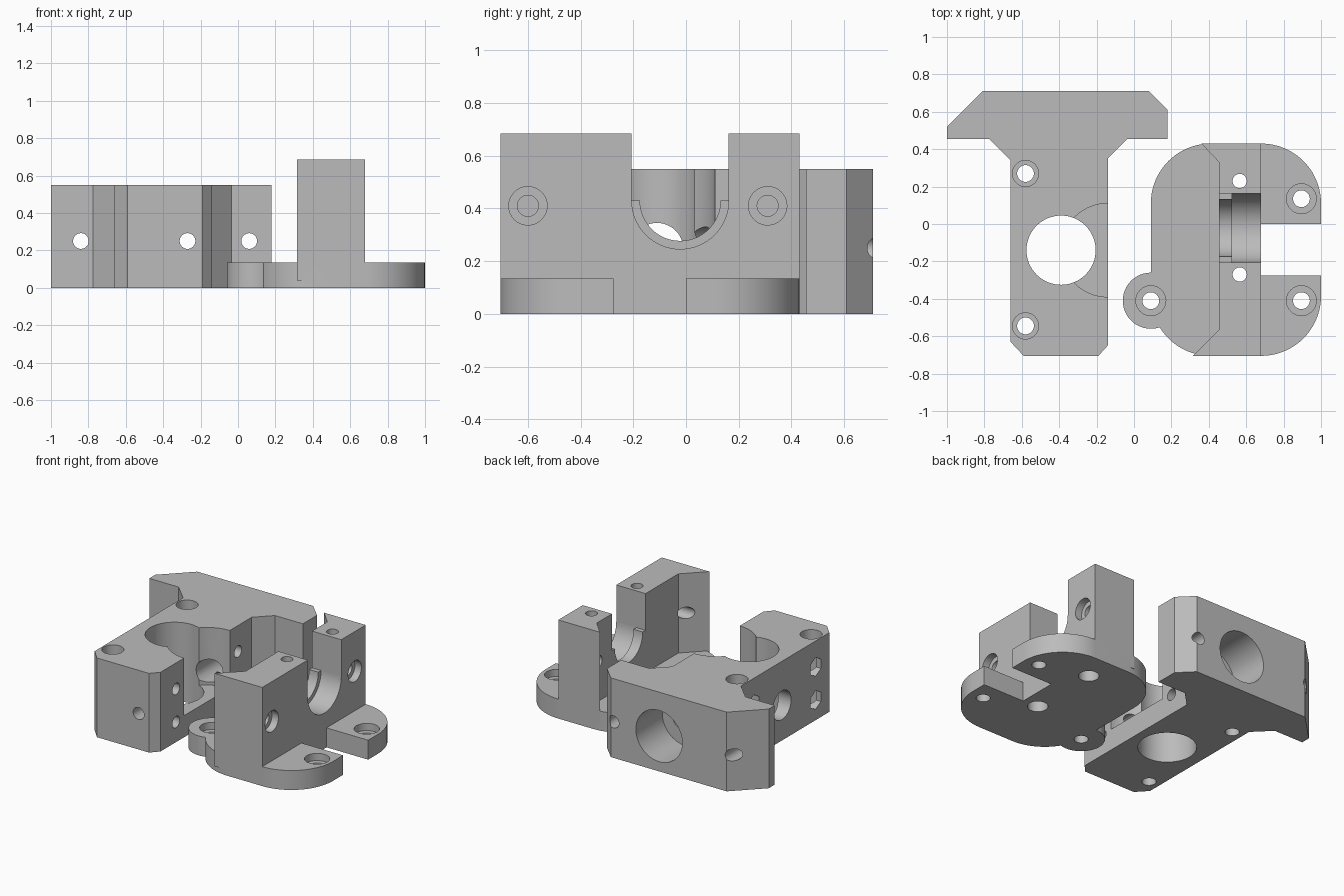
import bpy, bmesh, math
from mathutils import Matrix, Vector

cube = bpy.data.objects.get("Cube")
if cube:
    bpy.data.objects.remove(cube, do_unlink=True)

grey = bpy.data.materials.new("plain grey")
grey.use_nodes = True
grey.diffuse_color = (0.5, 0.5, 0.5, 1)
grey.node_tree.nodes["Principled BSDF"].inputs["Base Color"].default_value = (0.5, 0.5, 0.5, 1)


def make_object(name, bm):
    bmesh.ops.recalc_face_normals(bm, faces=bm.faces)
    mesh = bpy.data.meshes.new(name)
    bm.to_mesh(mesh)
    bm.free()
    obj = bpy.data.objects.new(name, mesh)
    bpy.context.collection.objects.link(obj)
    mesh.materials.append(grey)
    return obj


def prism(name, outline, z0, z1):
    bm = bmesh.new()
    face = bm.faces.new([bm.verts.new((x, y, z0)) for x, y in outline])
    top = bmesh.ops.extrude_face_region(bm, geom=[face])["geom"]
    verts = [v for v in top if isinstance(v, bmesh.types.BMVert)]
    bmesh.ops.translate(bm, verts=verts, vec=(0, 0, z1 - z0))
    return make_object(name, bm)


def rod(axis, start, length, radius, sides=48):
    """Cylinder running from start along the named axis."""
    direction = Vector([float(axis == a) for a in "xyz"])
    turn = direction.to_track_quat("Z", "Y").to_matrix().to_4x4()
    centre = Vector(start) + direction * length / 2
    bm = bmesh.new()
    bmesh.ops.create_cone(bm, cap_ends=True, segments=sides, radius1=radius, radius2=radius,
                          depth=length, matrix=Matrix.Translation(centre) @ turn)
    return make_object("rod", bm)


def box(x0, x1, y0, y1, z0, z1):
    return prism("box", [(x0, y0), (x1, y0), (x1, y1), (x0, y1)], z0, z1)


def combine(target, tool, operation="DIFFERENCE"):
    mod = target.modifiers.new("combine", "BOOLEAN")
    mod.operation, mod.solver, mod.object = operation, "EXACT", tool
    bpy.context.view_layer.update()
    deps = bpy.context.evaluated_depsgraph_get()
    mesh = bpy.data.meshes.new_from_object(target.evaluated_get(deps))
    target.modifiers.clear()
    target.data = mesh
    bpy.data.objects.remove(tool, do_unlink=True)


def arc(cx, cy, r, start, end, steps=20):
    angles = [math.radians(start + (end - start) * i / steps) for i in range(steps + 1)]
    return [(cx + r * math.cos(a), cy + r * math.sin(a)) for a in angles]


def finish(obj):
    mesh = obj.data
    mesh.materials.clear()
    mesh.materials.append(grey)
    for p in mesh.polygons:
        p.material_index = 0
    bpy.ops.object.select_all(action="DESELECT")
    obj.select_set(True)
    bpy.context.view_layer.objects.active = obj
    bpy.ops.object.shade_smooth_by_angle(angle=math.radians(25))


# T-shaped block
H = 0.55
block = prism("t_block", [
    (-1, 0.455), (-0.775, 0.455), (-0.66, 0.34), (-0.66, -0.63), (-0.59, -0.705),
    (-0.19, -0.705), (-0.14, -0.65), (-0.14, 0.35), (-0.035, 0.455), (0.18, 0.455),
    (0.18, 0.61), (0.08, 0.71), (-0.81, 0.71), (-1, 0.52)], 0, H)

# Round side pocket and main vertical bore
combine(block, rod("z", (-0.14, -0.14, 0.15), 0.6, 0.25, 64))
combine(block, rod("z", (-0.39, -0.14, -0.1), 0.8, 0.185, 64))

# Counterbored vertical screw holes
for y in (0.27, -0.545):
    combine(block, rod("z", (-0.58, y, -0.1), 0.8, 0.045, 32))
    combine(block, rod("z", (-0.58, y, H - 0.1), 0.3, 0.07, 32))

# Front-to-back holes, and the wide blind bore in the back
for x in (-0.84, -0.27, 0.06):
    combine(block, rod("y", (x, -0.9, 0.25), 1.8, 0.042, 32))
combine(block, rod("y", (-0.27, -0.1, 0.25), 0.6, 0.08, 32))
combine(block, rod("y", (-0.29, 0.42, 0.245), 0.5, 0.178, 64))

# Side bore, and cross bolts with hexagonal nut recesses
combine(block, rod("x", (-0.8, -0.11, 0.245), 0.4, 0.1))
for y in (-0.48, 0.2):
    for z in (0.14, 0.37):
        combine(block, rod("x", (-0.8, y, z), 0.9, 0.04, 32))
        combine(block, rod("x", (-0.8, y, z), 0.22, 0.065, 6))
finish(block)

# Rounded base plate with a slot in its right edge
plate = prism("base_plate_with_tower",
              arc(0.68, 0.11, 0.32, 0, 90) + arc(0.41, 0.11, 0.32, 90, 180)
              + arc(0.41, -0.385, 0.32, 180, 270) + arc(0.68, -0.385, 0.32, 270, 360)
              + [(1, -0.275), (0.68, -0.275), (0.68, 0)] + [(1, 0)], 0, 0.135)
combine(plate, rod("z", (0.09, -0.41, 0), 0.135, 0.15), "UNION")

# Tower with flared ends
tower = prism("tower", [(0.68, 0.43), (0.36, 0.43), (0.455, 0.33), (0.455, -0.565),
                        (0.315, -0.705), (0.68, -0.705)], 0.04, 0.685)
combine(plate, tower, "UNION")

# Stepped U-shaped cradle
cy, cz = -0.022, 0.43
combine(plate, box(0.2, 0.9, cy - 0.184, cy + 0.184, cz, 0.9))
combine(plate, rod("x", (0.525, cy, cz), 0.4, 0.184, 64))
combine(plate, rod("x", (0.2, cy, cz), 0.7, 0.153, 64))

# Counterbored cross holes in the tower
for y in (-0.6, 0.31):
    combine(plate, rod("x", (0.1, y, 0.41), 0.8, 0.04, 32))
    combine(plate, rod("x", (0.63, y, 0.41), 0.2, 0.073, 32))

# Vertical tower holes, wider at the bottom
for y in (0.23, -0.27):
    combine(plate, rod("z", (0.565, y, -0.1), 1, 0.038, 32))
    combine(plate, rod("z", (0.565, y, -0.1), 0.2, 0.065, 32))

# Counterbored plate mounting holes
for x, y in ((0.895, 0.135), (0.895, -0.41), (0.09, -0.41)):
    combine(plate, rod("z", (x, y, -0.1), 0.4, 0.045, 32))
    combine(plate, rod("z", (x, y, 0.085), 0.2, 0.08, 32))
finish(plate)
